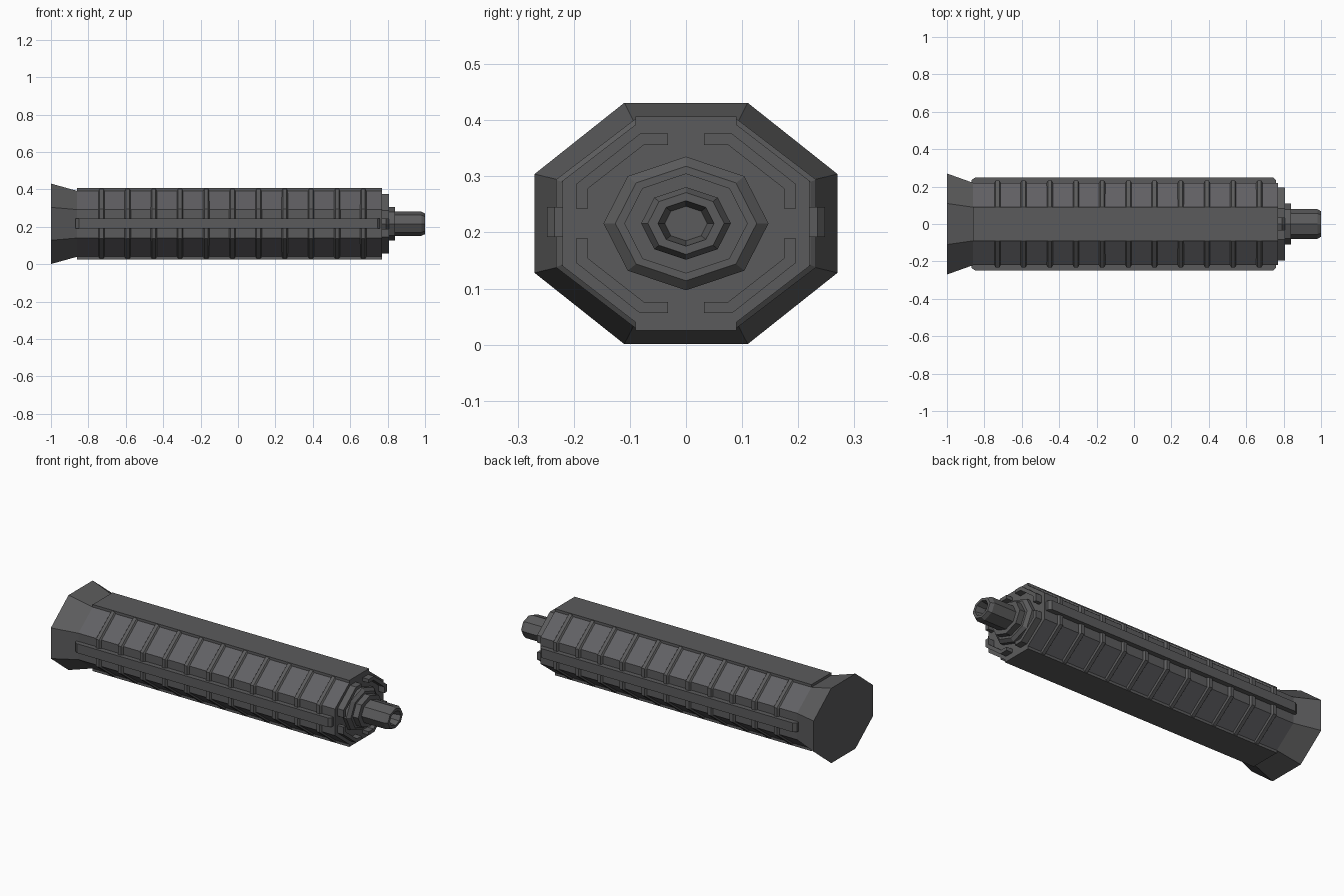
import bpy, bmesh, math

cube = bpy.data.objects.get("Cube")
if cube:
    bpy.data.objects.remove(cube, do_unlink=True)

AXIS = 0.216  # height of the long axis


def material(name, colour):
    m = bpy.data.materials.new(name)
    m.use_nodes = True
    m.diffuse_color = (*colour, 1)
    bsdf = next(n for n in m.node_tree.nodes if n.type == 'BSDF_PRINCIPLED')
    bsdf.inputs["Base Color"].default_value = (*colour, 1)
    return m


grey = material("dark grey", (0.105, 0.105, 0.107))
panel_grey = material("panel grey", (0.12, 0.118, 0.127))


def octagon(hy, hz, cy, cz):
    """Flat-topped octagon: half sizes and corner positions, in the y-z plane."""
    return [(hy, cz), (cy, hz), (-cy, hz), (-hy, cz),
            (-hy, -cz), (-cy, -hz), (cy, -hz), (hy, -cz)]


def pointed(r):
    """Octagon with corners on the axes, slightly flattened."""
    return [(r * math.cos(i * math.pi / 4), 0.81 * r * math.sin(i * math.pi / 4))
            for i in range(8)]


def loft(name, sections, mat=grey):
    """Skin through (x, outline) sections and cap both ends."""
    bm = bmesh.new()
    rings = [[bm.verts.new((x, y, z + AXIS)) for y, z in outline]
             for x, outline in sections]
    for a, b in zip(rings, rings[1:]):
        n = len(a)
        for i in range(n):
            bm.faces.new((a[i], a[(i + 1) % n], b[(i + 1) % n], b[i]))
    bm.faces.new(rings[0])
    bm.faces.new(rings[-1])
    bmesh.ops.recalc_face_normals(bm, faces=bm.faces)
    mesh = bpy.data.meshes.new(name)
    bm.to_mesh(mesh)
    bm.free()
    mesh.materials.append(mat)
    ob = bpy.data.objects.new(name, mesh)
    bpy.context.collection.objects.link(ob)
    return ob


def rect(y0, y1, z0, z1):
    return [(y0, z0), (y1, z0), (y1, z1), (y0, z1)]


# Flared base and octagonal body
neck = octagon(0.22, 0.176, 0.09, 0.076)
loft("flared_base", [(-1, octagon(0.27, 0.215, 0.11, 0.088)), (-0.86, neck)])
body = loft("body", [(-0.86, neck), (0.77, neck)])
body.data.materials.append(panel_grey)
for f in body.data.polygons:  # sloping side panels
    if abs(f.normal.y) > 0.3 and abs(f.normal.z) > 0.3:
        f.material_index = 1

# Raised plates along the top and bottom
for label, s in (("top", 1), ("bottom", -1)):
    loft(label + "_plate", [(-0.86, rect(-0.09, 0.09, s * 0.15, s * 0.191)),
                            (0.77, rect(-0.09, 0.09, s * 0.15, s * 0.191))])

# Side rails with bevelled ends, and the ribs that wrap each side
for label, s in (("left", 1), ("right", -1)):
    low = rect(s * 0.2, s * 0.234, -0.024, 0.029)
    high = rect(s * 0.2, s * 0.248, -0.024, 0.029)
    loft(label + "_rail", [(-0.87, low), (-0.85, high), (0.745, high), (0.76, low)])
    outer = [(s * 0.088, 0.188), (s * 0.232, 0.078), (s * 0.232, -0.078), (s * 0.088, -0.188)]
    inner = [(s * 0.07, -0.15), (s * 0.18, -0.06), (s * 0.18, 0.06), (s * 0.07, 0.15)]
    crest = outer + inner
    foot = [(y * 0.955, z * 0.95) for y, z in outer] + inner
    for i in range(11):
        x = -0.73 + 0.14 * i
        loft(f"{label}_rib_{i + 1}", [(x - 0.017, foot), (x - 0.010, crest),
                                     (x + 0.010, crest), (x + 0.017, foot)])

# Four corner brackets on the front end
for sy in (1, -1):
    for sz in (1, -1):
        shape = [(0.032, 0.160), (0.082, 0.160), (0.196, 0.070), (0.196, 0.027),
                 (0.175, 0.027), (0.175, 0.062), (0.075, 0.140), (0.032, 0.140)]
        shape = [(sy * y, sz * z) for y, z in shape]
        loft("corner_bracket", [(0.76, shape), (0.808, shape)])

# Stepped collar
loft("collar", [(0.76, pointed(0.147)), (0.79, pointed(0.147)), (0.806, pointed(0.126)),
                (0.806, pointed(0.11)), (0.84, pointed(0.11))])

# Hollow tip
loft("tip", [(0.83, pointed(0.08)), (0.98, pointed(0.08)), (1.0, pointed(0.068)),
             (1.0, pointed(0.05)), (0.95, pointed(0.038))])
